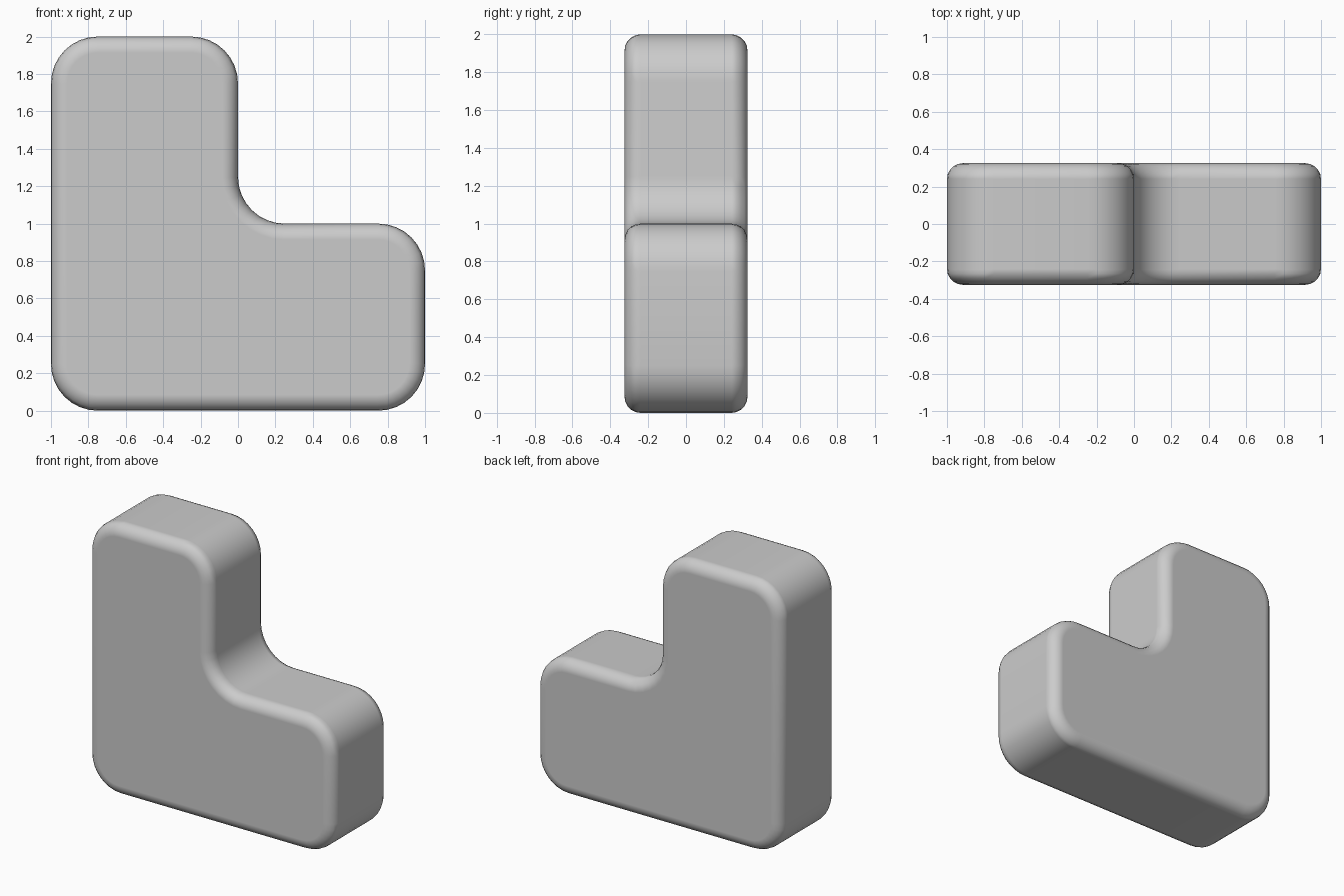
import bpy, bmesh, math
from mathutils import Vector

if "Cube" in bpy.data.objects:
    bpy.data.objects.remove(bpy.data.objects["Cube"])

HALF_DEPTH, CORNER, EDGE, STEPS = 0.325, 0.25, 0.085, 8


def rounded_outline(points, radius, steps):
    """Replace each right-angled corner with an arc."""
    out = []
    for i, p in enumerate(points):
        p = Vector(p)
        a = (Vector(points[i - 1]) - p).normalized()
        b = (Vector(points[(i + 1) % len(points)]) - p).normalized()
        centre = p + (a + b) * radius
        for s in range(steps + 1):
            t = math.pi / 2 * s / steps
            out.append(centre - b * radius * math.cos(t) - a * radius * math.sin(t))
    return out


# L-shaped block: rounded profile extruded along y
corners = [(-1, 0), (1, 0), (1, 1), (0, 1), (0, 2), (-1, 2)]
bm = bmesh.new()
front = bm.faces.new([bm.verts.new((p.x, -HALF_DEPTH, p.y))
                      for p in rounded_outline(corners, CORNER, STEPS)])
ext = bmesh.ops.extrude_face_region(bm, geom=[front], use_keep_orig=True)
back = [g for g in ext["geom"] if isinstance(g, bmesh.types.BMVert)]
bmesh.ops.translate(bm, verts=back, vec=(0, 2 * HALF_DEPTH, 0))
bmesh.ops.recalc_face_normals(bm, faces=bm.faces)

mesh = bpy.data.meshes.new("l_block")
bm.to_mesh(mesh)
bm.free()
block = bpy.data.objects.new("l_block", mesh)
bpy.context.collection.objects.link(block)
for poly in mesh.polygons:
    poly.use_smooth = True

# Soft rim around the front and back faces
bevel = block.modifiers.new("soft_rim", 'BEVEL')
bevel.width = EDGE
bevel.segments = 5
bevel.limit_method = 'ANGLE'
bevel.angle_limit = math.radians(50)
bevel.harden_normals = True
